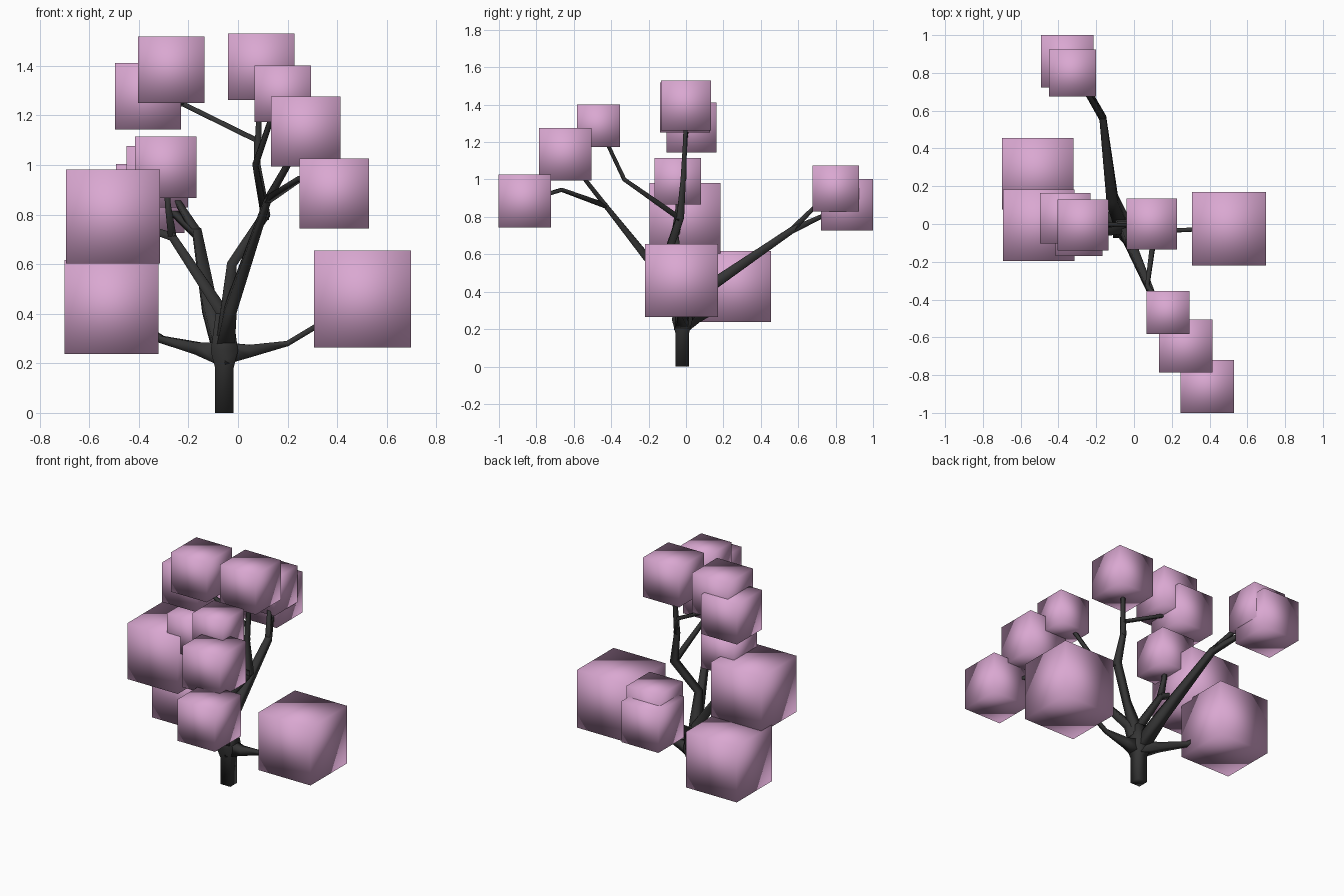
import bpy, bmesh
from mathutils import Vector


def material(name, color):
    m = bpy.data.materials.new(name)
    m.diffuse_color = color
    return m


BARK = material("dark_bark", (0.035, 0.035, 0.035, 1))
PINK = material("pink_foliage", (0.70, 0.39, 0.64, 1))


def finish(bm, name, mat):
    bmesh.ops.recalc_face_normals(bm, faces=bm.faces)
    mesh = bpy.data.meshes.new(name)
    bm.to_mesh(mesh)
    bm.free()
    mesh.materials.append(mat)
    for p in mesh.polygons:
        p.use_smooth = True
    ob = bpy.data.objects.new(name, mesh)
    bpy.context.collection.objects.link(ob)
    return ob


def limb(name, path):
    """Square-section tapered tube; path holds (x, y, z, half width)."""
    bm = bmesh.new()
    pts = [Vector(p[:3]) for p in path]
    whole = pts[-1] - pts[0]
    axis = min(range(3), key=lambda i: abs(whole[i]))
    ref = Vector([float(i == axis) for i in range(3)])
    rings = []
    for i, p in enumerate(pts):
        a = (p - pts[i - 1]).normalized() if i else Vector()
        b = (pts[i + 1] - p).normalized() if i < len(pts) - 1 else Vector()
        d = (a + b).normalized()
        u = (ref - d * ref.dot(d)).normalized()
        v = d.cross(u)
        r = path[i][3]
        rings.append([bm.verts.new(p + (u * s + v * t) * r)
                      for s, t in ((1, 1), (-1, 1), (-1, -1), (1, -1))])
    for r0, r1 in zip(rings, rings[1:]):
        for k in range(4):
            n = (k + 1) % 4
            bm.faces.new((r0[k], r0[n], r1[n], r1[k]))
    bm.faces.new(rings[0])
    bm.faces.new(rings[-1])
    return finish(bm, name, BARK)


def foliage(name, center, size):
    bm = bmesh.new()
    bmesh.ops.create_cube(bm, size=size)
    bmesh.ops.translate(bm, verts=bm.verts, vec=center)
    return finish(bm, name, PINK)


# Trunk, flaring into the fork
hub = (-0.055, -0.02, 0.24)
limb("trunk", [(-0.055, -0.02, 0, .037), (-0.055, -0.02, 0.18, .037),
               (-0.055, -0.02, 0.25, .055), (-0.055, -0.02, 0.40, .035)])

# Low side limbs
limb("right_limb", [(*hub, .045), (0.05, -.025, .25, .025),
                    (0.20, -.035, .28, .011), (0.50, -.02, .46, .011)])
limb("left_limb", [(*hub, .045), (-.16, .05, .26, .024),
                   (-.31, .14, .297, .014), (-.51, .265, .43, .011)])

# Upper left limb and its two twigs
limb("upper_left_limb", [(*hub, .04), (-.065, -.025, .41, .025),
                         (-.265, -.06, .71, .017), (-.50, 0, .79, .011)])
limb("upper_left_twig", [(-.265, -.06, .71, .017), (-.283, -.045, .84, .012),
                         (-.29, -.045, .99, .010)])

# Back limb and fork
limb("back_limb", [(*hub, .04), (-.115, .13, .43, .03),
                   (-.165, .56, .725, .018), (-.25, .72, .80, .012),
                   (-.355, .861, .864, .010)])
limb("back_twig", [(-.165, .56, .725, .016), (-.24, .68, .845, .011),
                   (-.326, .80, .952, .010)])

# Front limb and fork
limb("front_limb", [(*hub, .04), (-.03, -.08, .42, .025),
                    (.12, -.43, .86, .013), (.20, -.54, 1.0, .011),
                    (.274, -.645, 1.135, .010)])
limb("front_twig", [(.12, -.43, .86, .013), (.25, -.665, .945, .010),
                    (.388, -.861, .885, .010)])

# Central limb with its branching crown
limb("central_limb", [(*hub, .04), (-.04, -.05, .43, .028),
                      (-.025, -.10, .60, .020), (.11, -.03, .80, .020),
                      (.077, -.015, 1.0, .014), (.085, -.005, 1.2, .011),
                      (.093, 0, 1.397, .010)])
limb("central_front_twig", [(.11, -.03, .79, .015), (.07, -.33, 1.0, .011),
                            (.135, -.42, 1.19, .010), (.18, -.468, 1.288, .010)])
limb("crown_twig", [(.078, -.01, 1.0, .013), (.075, -.01, 1.10, .012),
                    (-.22, 0, 1.245, .010), (-.363, .03, 1.28, .010)])
limb("crown_side_twig", [(-.22, 0, 1.245, .010), (-.27, 0, 1.385, .010)])

# Cubic foliage clumps: x, y, z, size
clumps = [
    (-.27, -.005, 1.385, .268), (-.363, .03, 1.278, .268),
    (.093, 0, 1.396, .268), (.18, -.468, 1.288, .228),
    (.274, -.645, 1.135, .281), (.388, -.861, .885, .281),
    (.503, -.025, .459, .391), (-.504, -.006, .793, .379),
    (-.51, .266, .428, .379), (-.291, -.045, .99, .248),
    (-.326, .80, .952, .248), (-.354, .861, .865, .277),
]
for i, (x, y, z, s) in enumerate(clumps):
    foliage(f"foliage_{i + 1}", (x, y, z), s)
